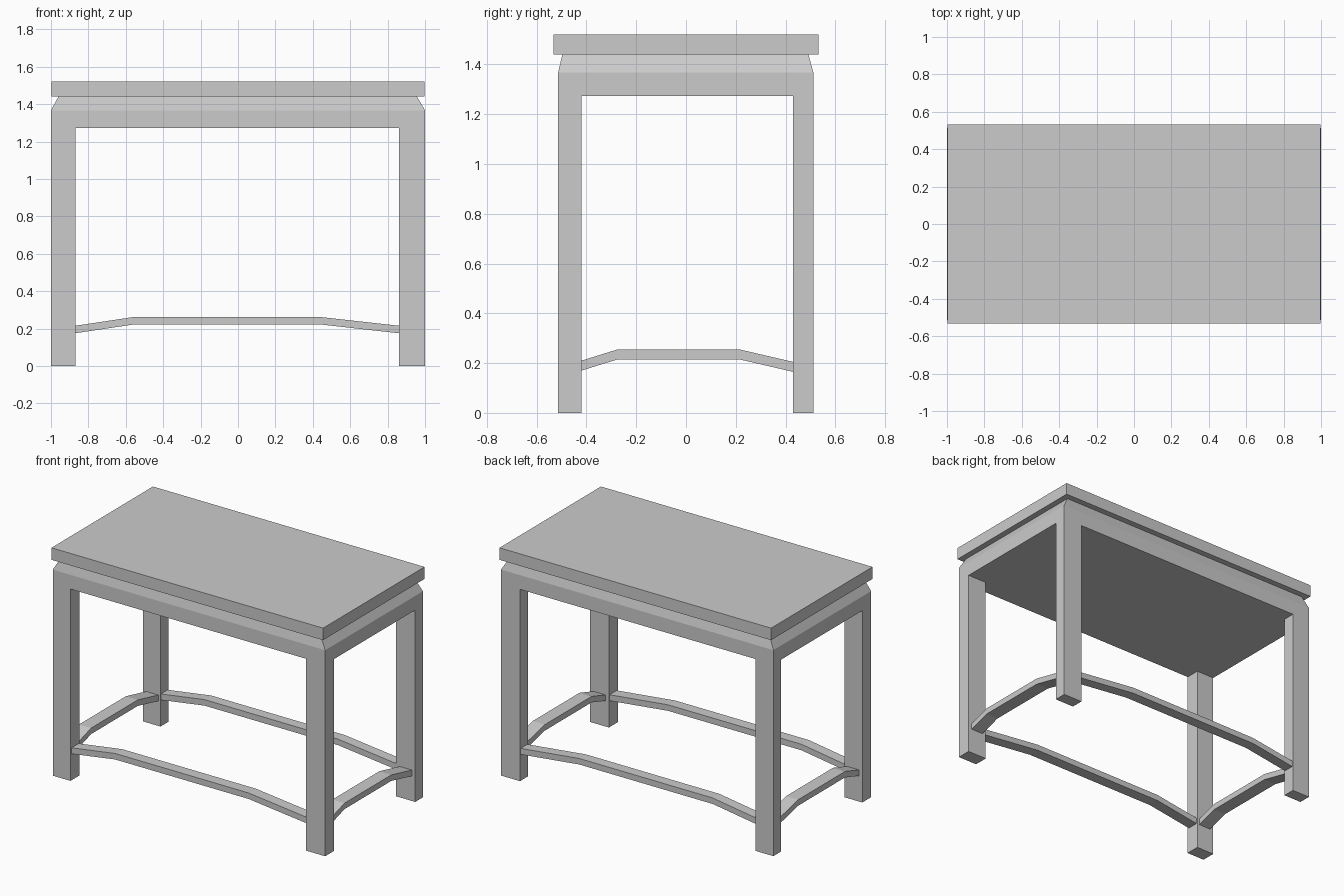
import bpy, bmesh

if "Cube" in bpy.data.objects:
    bpy.data.objects.remove(bpy.data.objects["Cube"])


def make_object(name, bm):
    bmesh.ops.recalc_face_normals(bm, faces=bm.faces[:])
    mesh = bpy.data.meshes.new(name)
    bm.to_mesh(mesh)
    bm.free()
    obj = bpy.data.objects.new(name, mesh)
    bpy.context.collection.objects.link(obj)
    return obj


def stacked_rects(name, levels):
    """Solid lofted through rectangles (x0, x1, y0, y1, z)."""
    bm = bmesh.new()
    rings = [[bm.verts.new(p) for p in
              ((x0, y0, z), (x1, y0, z), (x1, y1, z), (x0, y1, z))]
             for x0, x1, y0, y1, z in levels]
    bm.faces.new(rings[0])
    bm.faces.new(rings[-1])
    for a, b in zip(rings, rings[1:]):
        for i in range(4):
            j = (i + 1) % 4
            bm.faces.new((a[i], a[j], b[j], b[i]))
    return make_object(name, bm)


def box(name, x0, x1, y0, y1, z0, z1):
    return stacked_rects(name, [(x0, x1, y0, y1, z0), (x0, x1, y0, y1, z1)])


def rail(name, path, height, side0, side1, along):
    """Bent bar: path of (distance, bottom z), spanning side0..side1 across."""
    def place(d, s, z):
        return (d, s, z) if along == 'X' else (s, d, z)
    bm = bmesh.new()
    rings = [[bm.verts.new(place(d, s, z + h)) for s, h in
              ((side0, 0), (side1, 0), (side1, height), (side0, height))]
             for d, z in path]
    bm.faces.new(rings[0])
    bm.faces.new(rings[-1])
    for a, b in zip(rings, rings[1:]):
        for i in range(4):
            j = (i + 1) % 4
            bm.faces.new((a[i], a[j], b[j], b[i]))
    return make_object(name, bm)


# Table top slab
box("table_top", -0.997, 0.997, -0.532, 0.532, 1.44, 1.52)

# Solid apron with bevelled waist under the top
stacked_rects("apron", [(-1, 1, -0.514, 0.512, 1.273),
                        (-1, 1, -0.514, 0.512, 1.367),
                        (-0.96, 0.957, -0.497, 0.492, 1.44)])

# Four square legs
for xn, x0, x1 in (("left", -1, -0.87), ("right", 0.86, 1)):
    for yn, y0, y1 in (("front", -0.514, -0.42), ("back", 0.43, 0.512)):
        box(f"{yn}_{xn}_leg", x0, x1, y0, y1, 0, 1.273)

# Humped stretchers, long pair and short pair
long_path = [(-0.87, 0.175), (-0.55, 0.223), (0.43, 0.223), (0.86, 0.175)]
short_path = [(-0.42, 0.17), (-0.275, 0.215), (0.215, 0.215), (0.43, 0.165)]
rail("front_stretcher", long_path, 0.04, -0.502, -0.427, 'X')
rail("back_stretcher", long_path, 0.04, 0.434, 0.505, 'X')
rail("left_stretcher", short_path, 0.04, -0.975, -0.886, 'Y')
rail("right_stretcher", short_path, 0.04, 0.886, 0.975, 'Y')
